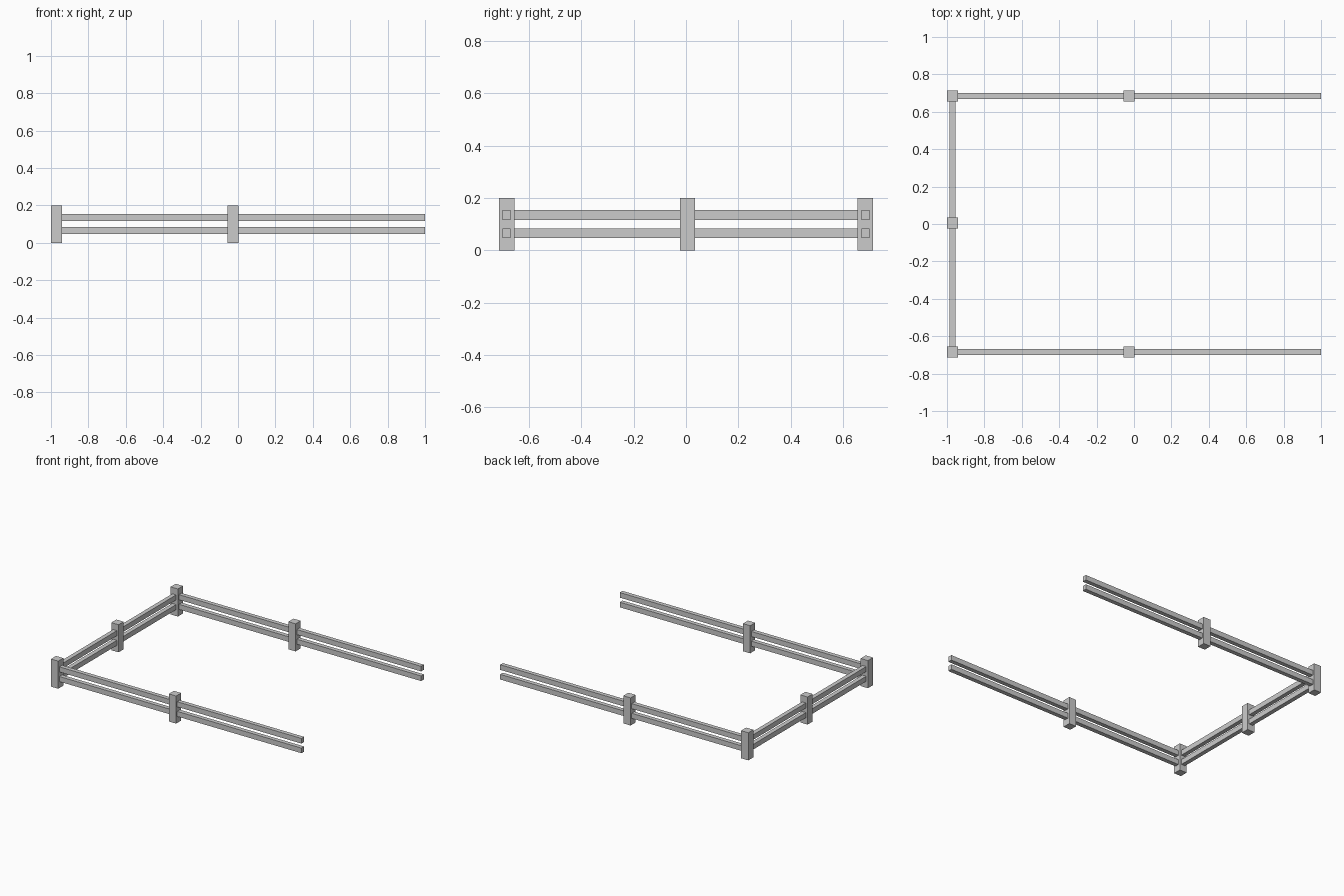
import bpy

if "Cube" in bpy.data.objects:
    bpy.data.objects.remove(bpy.data.objects["Cube"])

POST_W, POST_H = 0.058, 0.2
RAIL_W, RAIL_H = 0.031, 0.037
RAIL_Z = {"lower": 0.065, "upper": 0.135}
BACK_X, MID_X, END_X = -0.971, -0.026, 1.0
SIDE_Y, MID_Y = 0.685, 0.006


def box(name, lo, hi):
    """Axis-aligned box between two opposite corners."""
    bpy.ops.mesh.primitive_cube_add(size=1, location=[(a + b) / 2 for a, b in zip(lo, hi)])
    ob = bpy.context.object
    ob.name = name
    ob.scale = [b - a for a, b in zip(lo, hi)]
    bpy.ops.object.transform_apply(location=False, rotation=False, scale=True)
    return ob


def post(name, x, y):
    h = POST_W / 2
    box(name, (x - h, y - h, 0), (x + h, y + h, POST_H))


# Posts: corners, side middles and the middle of the closed end
for side, y in (("front", -SIDE_Y), ("back", SIDE_Y)):
    post(f"{side}_corner_post", BACK_X, y)
    post(f"{side}_middle_post", MID_X, y)
post("end_middle_post", BACK_X, MID_Y)

# Rails: two heights along both sides and across the closed end
w, h = RAIL_W / 2, RAIL_H / 2
for level, z in RAIL_Z.items():
    for side, y in (("front", -SIDE_Y), ("back", SIDE_Y)):
        box(f"{side}_{level}_rail", (BACK_X, y - w, z - h), (END_X, y + w, z + h))
    box(f"end_{level}_rail", (BACK_X - w, -SIDE_Y, z - h), (BACK_X + w, SIDE_Y, z + h))
